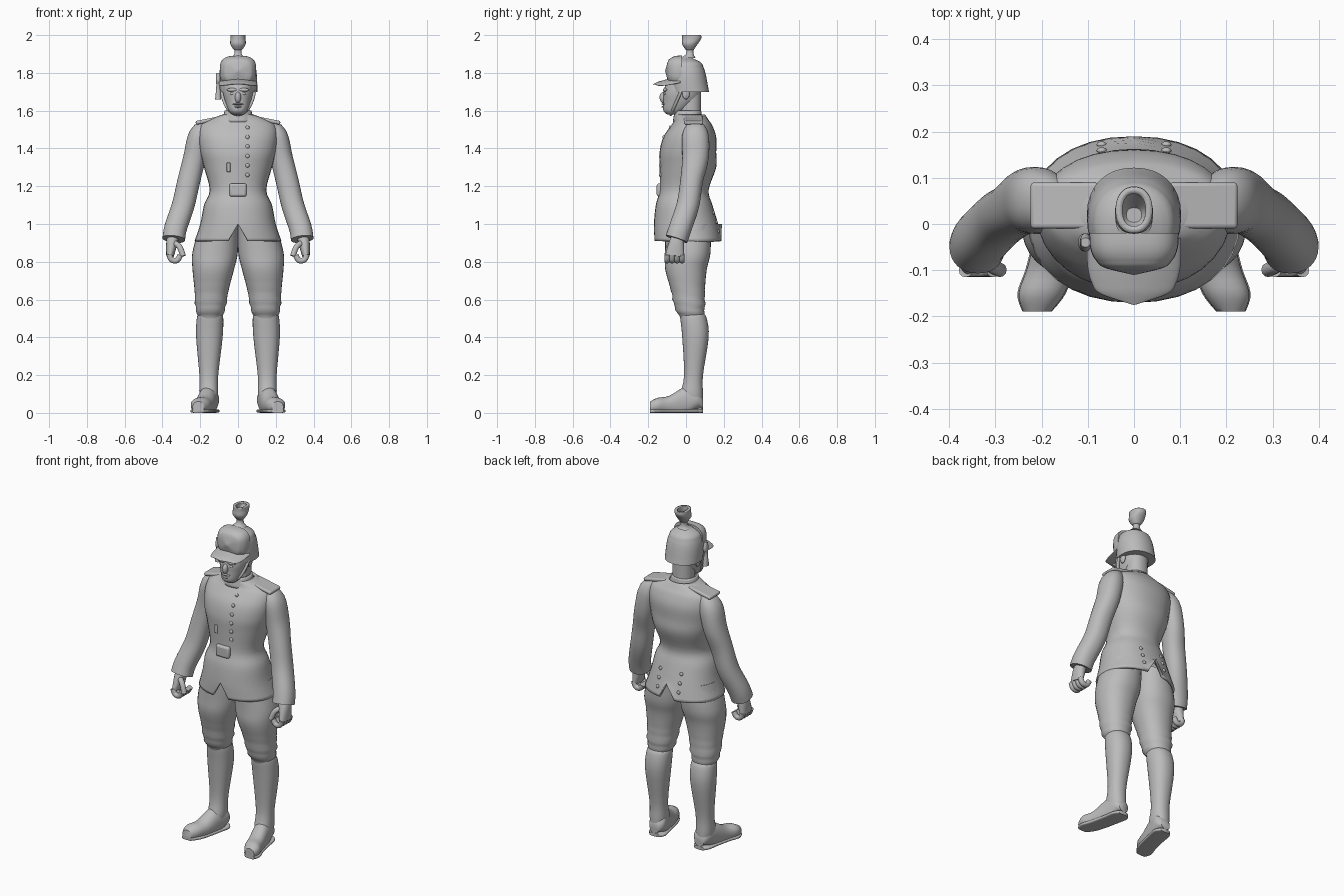
import bpy, bmesh, math
from mathutils import Vector

if "Cube" in bpy.data.objects:
    bpy.data.objects.remove(bpy.data.objects["Cube"])

UP, BACK, FORWARD = Vector((0, 0, 1)), Vector((0, 1, 0)), Vector((0, -1, 0))
SQUARENESS = 2.2
grey_shade = (.5, .5, .5, 1)
grey = bpy.data.materials.new("plain_grey")
grey.use_nodes = True
grey.diffuse_color = grey_shade
grey.node_tree.nodes["Principled BSDF"].inputs["Base Color"].default_value = grey_shade


def finish(name, bm):
    """Turn a bmesh into a smooth grey object that keeps its hard edges."""
    bmesh.ops.recalc_face_normals(bm, faces=bm.faces)
    for face in bm.faces:
        face.smooth = True
    mesh = bpy.data.meshes.new(name)
    bm.to_mesh(mesh)
    bm.free()
    mesh.set_sharp_from_angle(angle=math.radians(50))
    mesh.materials.append(grey)
    obj = bpy.data.objects.new(name, mesh)
    bpy.context.collection.objects.link(obj)
    return obj


def smooth_rings(rings, steps=4):
    """Spline through the rings, so that a few of them give a rounded form."""
    points = [Vector((*ring[:4], ring[-1])) for ring in rings]
    result = []
    for i in range(len(points) - 1):
        before, start, end = points[max(i - 1, 0)], points[i], points[i + 1]
        after = points[min(i + 2, len(points) - 1)]
        for step in range(steps):
            t = step / steps
            bend = 2 * before - 5 * start + 4 * end - after
            twist = 3 * (start - end) + after - before
            result.append(start + (end - before + (bend + twist * t) * t) * t / 2)
    return result + [points[-1]]


def signed_power(value, power):
    return math.copysign(abs(value) ** (2 / power), value)


def loft(name, rings, axis=None, ref=BACK, side=1, segments=32, power=SQUARENESS, tweak=None, shell=0):
    """Skin rings (x, y, z, half width, half depth); without an axis they follow the path."""
    bm = bmesh.new()
    rings = smooth_rings(rings)
    centres = [Vector((side * ring[0], ring[1], ring[2])) for ring in rings]
    loops = []
    for i, (centre, ring) in enumerate(zip(centres, rings)):
        path = centres[min(i + 1, len(rings) - 1)] - centres[max(i - 1, 0)]
        along = axis or path.normalized()
        across = ref.cross(along).normalized()
        depth = along.cross(across)
        loop = []
        for k in range(segments):
            angle = math.tau * k / segments
            co = (centre + across * ring[3] * signed_power(math.cos(angle), power)
                  + depth * ring[4] * signed_power(math.sin(angle), power))
            if tweak:
                tweak(co, centre)
            loop.append(bm.verts.new(co))
        loops.append(loop)
    for upper, lower in zip(loops, loops[1:]):
        for k in range(segments):
            n = (k + 1) % segments
            bm.faces.new((upper[k], upper[n], lower[n], lower[k]))
    if not shell:
        bm.faces.new(loops[0])
        bm.faces.new(loops[-1])
    obj = finish(name, bm)
    if shell:
        obj.modifiers.new("cloth_thickness", "SOLIDIFY").thickness = shell


def stack(name, rings, x_rule=lambda z: 0, **options):
    """Level rings (y, z, half width, half depth), placed sideways by a rule."""
    loft(name, [(x_rule(ring[1]), *ring[:3], ring[-1]) for ring in rings], axis=UP, **options)


def tube(name, points, radius, side=1):
    loft(name, [(*point, radius) for point in points], side=side, segments=12)


def ball(name, location, size):
    bm = bmesh.new()
    bmesh.ops.create_uvsphere(bm, u_segments=16, v_segments=10, radius=1)
    bmesh.ops.scale(bm, vec=size, verts=bm.verts)
    finish(name, bm).location = location


def block(name, location, size, tilt=0):
    bm = bmesh.new()
    bmesh.ops.create_cube(bm, size=1)
    bmesh.ops.scale(bm, vec=size, verts=bm.verts)
    obj = finish(name, bm)
    obj.location, obj.rotation_euler.y = location, tilt
    bevel = obj.modifiers.new("soft_edges", "BEVEL")
    bevel.width, bevel.segments = min(size) * .4, 3


# Jacket, with a hollow skirt split at front and back
jacket = [(.02, 1.58, .08), (.03, 1.55, .16, .09), (.03, 1.52, .2, .11), (.02, 1.46, .21, .14),
          (.01, 1.38, .2, .15), (.01, 1.3, .18, .15), (-.01, 1.18, .15, .13),
          (-.01, 1.1, .18, .15), (0, 1, .2, .17), (.01, .91, .23, .18)]


def split_hem(co, centre):
    if abs(co.x) < .01:
        co.z = max(co.z, 1)


stack("jacket", jacket, tweak=split_hem, shell=.015)
stack("collar", [(.01, 1.54, .09, .08), (.01, 1.6, .07)], shell=.01)


def on_jacket(x, z, sign):
    """Point on the jacket's front (-1) or back (1)."""
    for above, below in zip(jacket, jacket[1:]):
        if below[1] <= z <= above[1]:
            f = (above[1] - z) / (above[1] - below[1])
            y, width, depth = (above[j] + f * (below[j] - above[j]) for j in (0, 2, -1))
            bulge = (1 - abs(x / width) ** SQUARENESS) ** (1 / SQUARENESS)
            return x, y + sign * depth * bulge, z


# Buttons, ribbon and belt buckle
button = (.011, .007, .011)
for i in range(6):
    ball(f"front_button_{i}", on_jacket(.05, 1.26 + i * .05, -1), button)
block("medal_ribbon", on_jacket(-.05, 1.3, -1), (.02, .01, .05))
block("belt_buckle", on_jacket(0, 1.18, -1), (.09, .03, .07))

# Head and neck
stack("neck", [(.02, 1.54, .06), (.02, 1.7, .06)])
stack("head", [(-.07, 1.58, .03), (-.06, 1.6, .05, .06), (-.03, 1.65, .07, .09),
               (-.02, 1.7, .08, .1), (-.01, 1.76, .08, .09)])
ball("nose", (0, -.12, 1.67), (.016, .02, .03))
ball("upper_lip", (0, -.11, 1.635), (.03, .02, .006))
ball("lower_lip", (0, -.11, 1.62), (.02, .02, .006))
arc = [math.pi * (i / 8 - .5) for i in range(9)]
tube("chin_strap", [(.09 * math.sin(a), -.07 * math.cos(a) - .01, 1.74 - .16 * math.cos(a)) for a in arc], .008)


# Helmet: dome, raised front, visor, plume and side tassel, tapered by rules
def taper(t, power):
    return (1 - t ** power) ** .5 + .02


def curve_visor(co, centre):
    co.z -= 2 * co.x ** 2


sixths = [i / 6 for i in range(7)]
stack("helmet", [(.02 * (1 - t) ** 2, 1.7 + .19 * t, .1 * taper(t, 4)) for t in sixths])
loft("helmet_front", [(0, -.02 - .09 * t, 1.81, .095 * taper(t, 3), .08 * taper(t, 3)) for t in sixths],
     axis=FORWARD, ref=UP, power=3)
loft("visor", [(0, -.03 - .145 * t, 1.77 - .03 * t, .1 * taper(t, 4), .012 * taper(t, 2)) for t in sixths],
     axis=FORWARD, ref=UP, tweak=curve_visor)
stack("plume_holder", [(.01, 1.88, .04), (.02, 1.9, .02), (.02, 1.94, .02)])
stack("plume", [(.02, 1.92, .02), (.02, 1.95, .04), (.03, 1.98, .04, .05), (.03, 2, .04, .05)], shell=.015)
stack("tassel", [(-.04, 1.8, .01), (-.04, 1.76, .012, .02), (-.04, 1.73, .01), (-.04, 1.66, .016, .02)],
      x_rule=lambda z: -.105)

# Profiles shared by both sides
sleeve = [(.15, .05, 1.52, .04), (.2, .05, 1.47, .06, .07), (.23, .05, 1.35, .06, .07),
          (.26, .03, 1.23, .06), (.29, .01, 1.1, .06), (.33, -.03, .98, .06), (.34, -.05, .92, .06)]
palm = [(.34, -.04, .95, .03), (.35, -.05, .9, .03, .04), (.36, -.06, .83, .02, .05)]
thumb = [(.34, -.07, .9), (.31, -.09, .88), (.29, -.1, .83)]
trouser = [(.01, 1, .1, .12), (.01, .85, .12), (0, .76, .11), (.01, .65, .09), (.02, .56, .08), (.03, .5, .06)]
boot = [(.03, .53, .06), (.04, .5, .07), (.05, .4, .07), (.04, .2, .05), (.03, .1, .05, .06), (.03, .04, .04, .06)]
foot = [(.15, .09, .05, .03), (.15, .06, .07, .05), (.16, 0, .06, .05, .08),
        (.18, -.09, .04, .05), (.2, -.15, .04, .05, .04), (.21, -.19, .03, .03)]
sole = [(x, y, .01, size[0] * 1.05, .01) for x, y, z, *size in foot]


def leg_x(z):
    return .155 - .055 * z ** 3


def knee_folds(co, centre):
    fade = max(0, min(1, (.68 - co.z) * 10))
    co += (co - centre) * fade * .05 * math.sin(co.z * 120 + co.y * 15)


def flat_bottom(co, centre):
    co.z = max(co.z, .01)


for s, side in ((1, "left"), (-1, "right")):
    # Face and tail buttons
    ball(side + "_brow", (s * .03, -.11, 1.71), (.03, .012, .01))
    ball(side + "_eye", (s * .03, -.11, 1.69), (.013, .008, .007))
    ball(side + "_ear", (s * .08, 0, 1.69), (.01, .02, .03))
    for i in range(3):
        ball(f"{side}_tail_button_{i}", on_jacket(s * .07, .96 + i * .05, 1), button)

    # Arm and hand with curled fingers
    loft(side + "_sleeve", sleeve, side=s)
    block(side + "_shoulder_strap", (s * .15, .04, 1.55), (.15, .1, .02), s * .2)
    loft(side + "_palm", palm, side=s)
    tube(side + "_thumb", thumb, .015, s)
    for i in range(4):
        curl = [(.335 + .03 * math.cos(a), i * .026 - .1, .84 - .035 * math.sin(a)) for a in range(4)]
        tube(f"{side}_finger_{i}", curl, .015, s)

    # Leg, boot and foot
    stack(side + "_trouser", trouser, leg_x, side=s, tweak=knee_folds)
    stack(side + "_boot", boot, leg_x, side=s)
    loft(side + "_foot", foot, axis=FORWARD, ref=UP, side=s, tweak=flat_bottom)
    loft(side + "_sole", sole, axis=FORWARD, ref=UP, side=s, power=4)
